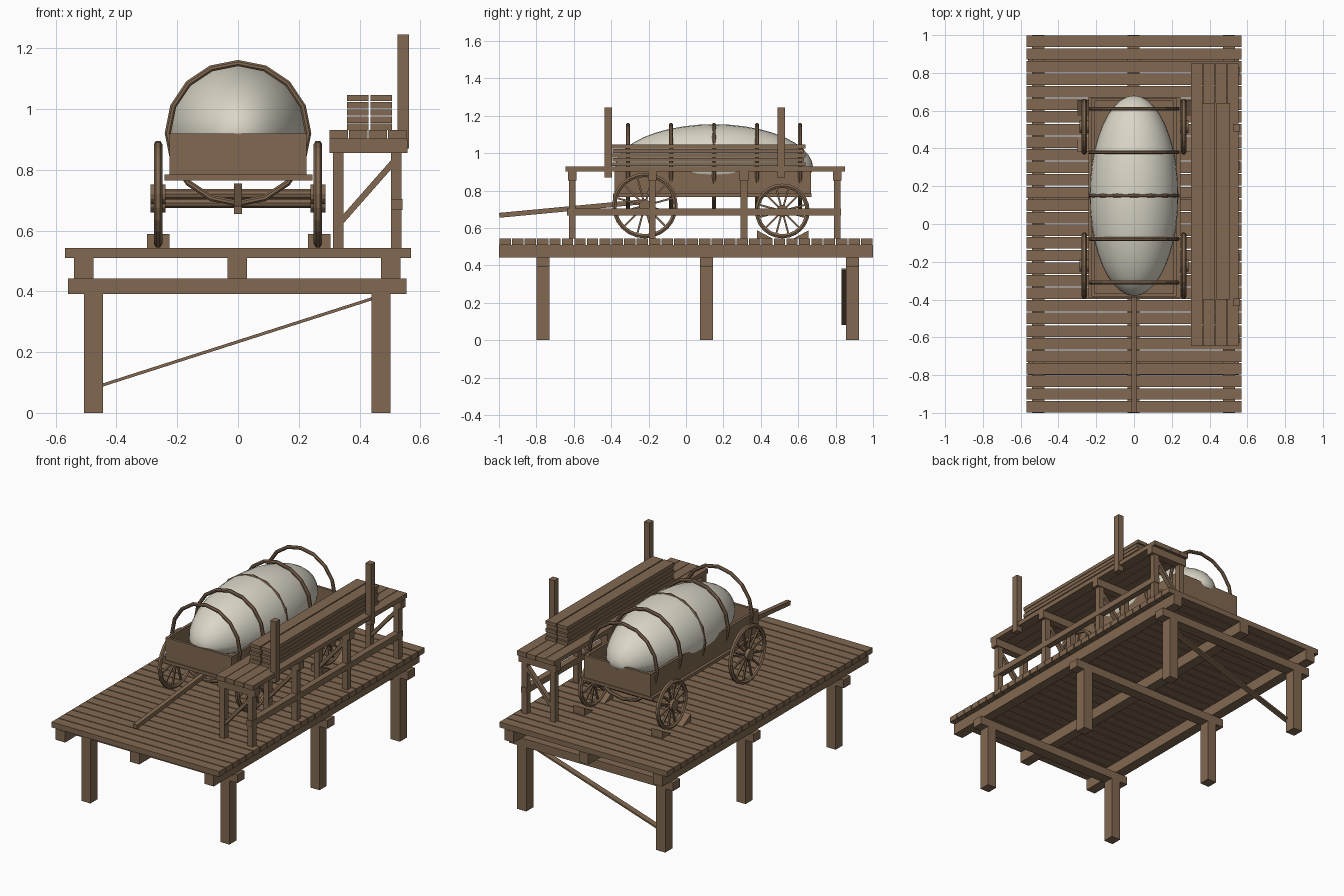
import bpy, bmesh, math
from mathutils import Vector, Matrix

if "Cube" in bpy.data.objects:
    bpy.data.objects.remove(bpy.data.objects["Cube"])


def material(name, rgb):
    m = bpy.data.materials.new(name)
    m.use_nodes = True
    m.diffuse_color = (*rgb, 1)
    m.node_tree.nodes["Principled BSDF"].inputs["Base Color"].default_value = (*rgb, 1)
    return m


WOOD = material("weathered wood", (0.22, 0.14, 0.082))
CANVAS = material("cream canvas", (0.70, 0.67, 0.57))


def finish(name, bm, mat=WOOD):
    bmesh.ops.recalc_face_normals(bm, faces=bm.faces)
    me = bpy.data.meshes.new(name)
    bm.to_mesh(me)
    bm.free()
    me.materials.append(mat)
    ob = bpy.data.objects.new(name, me)
    bpy.context.collection.objects.link(ob)
    return ob


def smooth(ob):
    for o in bpy.context.selected_objects:
        o.select_set(False)
    bpy.context.view_layer.objects.active = ob
    ob.select_set(True)
    bpy.ops.object.shade_smooth_by_angle(angle=math.radians(40))


def add_box(bm, x, y, z):
    """Box from three (low, high) ranges."""
    size = [b - a for a, b in (x, y, z)]
    mid = [(a + b) / 2 for a, b in (x, y, z)]
    bmesh.ops.create_cube(bm, size=1, matrix=Matrix.Translation(mid) @ Matrix.Diagonal((*size, 1)))


def box(name, x, y, z):
    bm = bmesh.new()
    add_box(bm, x, y, z)
    return finish(name, bm)


def around(c, w):
    return (c - w / 2, c + w / 2)


def add_beam(bm, a, b, w, h):
    """Sloped square beam, w wide and h deep, between two points."""
    a, b = Vector(a), Vector(b)
    d = b - a
    rot = d.to_track_quat('Z', 'Y').to_matrix().to_4x4()
    bmesh.ops.create_cube(bm, size=1, matrix=Matrix.Translation((a + b) / 2) @ rot
                          @ Matrix.Diagonal((w, h, d.length, 1)))


def add_rod(bm, c, r, length, sides):
    """Cylinder lying along x."""
    bmesh.ops.create_cone(bm, cap_ends=True, segments=sides, radius1=r, radius2=r, depth=length,
                          matrix=Matrix.Translation(c) @ Matrix.Rotation(math.pi / 2, 4, 'Y'))


def add_ring(bm, centre, R, hw, hr, n, u, v, axis, sides=6):
    """Ring in the u-v plane; hw and hr are half sizes along the axis and the radius."""
    rings = []
    for i in range(n):
        t = math.tau * i / n
        out = u * math.cos(t) + v * math.sin(t)
        loop = []
        for j in range(sides):
            p = math.tau * (j + 0.5) / sides
            loop.append(bm.verts.new(centre + out * (R + hr * math.cos(p)) + axis * (hw * math.sin(p))))
        rings.append(loop)
    for i in range(n):
        a, b = rings[i], rings[(i + 1) % n]
        for j in range(sides):
            k = (j + 1) % sides
            bm.faces.new((a[j], b[j], b[k], a[k]))


X, Y, Z = Vector((1, 0, 0)), Vector((0, 1, 0)), Vector((0, 0, 1))

# Platform: planks, joists, cross beams and posts
bm = bmesh.new()
pitch = 2 / 30
for i in range(30):
    y = -1 + pitch * i
    add_box(bm, (-0.57, 0.57), (y + 0.003, y + pitch - 0.003), (0.51, 0.543))
finish("deck_planks", bm)

for name, x in (("right", -0.507), ("middle", -0.003), ("left", 0.503)):
    box("joist_" + name, around(x, 0.064), (-1, 1), (0.443, 0.51))

for name, y in (("front", -0.765), ("middle", 0.11), ("rear", 0.89)):
    box("cross_beam_" + name, (-0.56, 0.555), around(y, 0.068), (0.392, 0.443))
    for side, x in (("right", -0.475), ("left", 0.47)):
        box(f"post_{name}_{side}", around(x, 0.062), around(y, 0.068), (0, 0.392))

bm = bmesh.new()
add_beam(bm, (-0.46, 0.85, 0.087), (0.455, 0.85, 0.38), 0.036, 0.01)
finish("platform_brace", bm)

# Wagon bed
box("wagon_floor", (-0.242, 0.245), (-0.39, 0.672), (0.765, 0.784))
bm = bmesh.new()
for x in (-0.217, 0.217):
    add_box(bm, around(x, 0.016), (-0.375, 0.66), (0.784, 0.92))
for y in (-0.375, 0.66):
    add_box(bm, (-0.225, 0.225), around(y, 0.016), (0.784, 0.92))
finish("wagon_walls", bm)

# Canvas load, flattened under the rim so it rests on the floor
bm = bmesh.new()
bmesh.ops.create_uvsphere(bm, u_segments=32, v_segments=20, radius=1,
                          matrix=Matrix.Rotation(math.pi / 2, 4, 'X'))
for v in bm.verts:
    x, y, z = v.co
    v.co = (0.235 * x, 0.15 + 0.53 * y, 0.92 + (0.235 if z > 0 else 0.13) * z)
smooth(finish("canvas_load", bm, CANVAS))

# Hoops
for i in range(5):
    bm = bmesh.new()
    add_ring(bm, Vector((0, -0.31 + 0.23 * i, 0.92)), 0.231, 0.011, 0.011, 16, X, Z, Y, 8)
    finish(f"hoop_{i + 1}", bm)

# Wheels and axles
for end, y, z, r in (("front", -0.22, 0.72, 0.177), ("rear", 0.515, 0.691, 0.148)):
    bm = bmesh.new()
    add_rod(bm, (0, y, z), 0.018, 0.52, 10)
    finish("axle_" + end, bm)
    for side, s in (("right", -1), ("left", 1)):
        c = Vector((s * 0.263, y, z))
        bm = bmesh.new()
        add_ring(bm, c, r - 0.013, 0.014, 0.013, 24, Y, Z, X)
        add_rod(bm, c, 0.032, 0.05, 12)
        for k in range(12):
            t = math.tau * (k + 0.5) / 12
            add_beam(bm, c, c + (Y * math.cos(t) + Z * math.sin(t)) * (r - 0.012), 0.01, 0.01)
        finish(f"wheel_{end}_{side}", bm)

bm = bmesh.new()
add_beam(bm, (0, -0.998, 0.668), (0, -0.21, 0.742), 0.026, 0.026)
finish("tongue", bm)

# Wedges holding the rear wheels
for side, x in (("right", -0.263), ("left", 0.267)):
    for end, s in (("front", -1), ("rear", 1)):
        bm = bmesh.new()
        low, high = 0.518 + s * 0.055, 0.518 + s * 0.138
        profile = ((low, 0.543), (high, 0.543), (high, 0.588))
        a = [bm.verts.new((x - 0.037, *p)) for p in profile]
        b = [bm.verts.new((x + 0.037, *p)) for p in profile]
        bm.faces.new(a)
        bm.faces.new(b)
        for i in range(3):
            j = (i + 1) % 3
            bm.faces.new((a[i], a[j], b[j], b[i]))
        finish(f"wedge_{end}_{side}", bm)

# Long bench: top, frames, rail
bm = bmesh.new()
for i in range(4):
    x = 0.301 + 0.064 * i
    add_box(bm, (x, x + 0.061), (-0.645, 0.85), (0.902, 0.93))
finish("bench_top", bm)

for i, y in enumerate((-0.608, -0.18, 0.31, 0.808)):
    box(f"bench_bearer_{i + 1}", (0.301, 0.558), around(y, 0.046), (0.855, 0.902))
    for side, x in (("inner", 0.33), ("outer", 0.521)):
        box(f"bench_leg_{side}_{i + 1}", around(x, 0.035), around(y, 0.036), (0.543, 0.855))
    bm = bmesh.new()
    add_beam(bm, (0.335, y, 0.625), (0.52, y, 0.835), 0.03, 0.02)
    finish(f"bench_brace_{i + 1}", bm)
box("bench_rail", (0.503, 0.541), (-0.635, 0.83), (0.667, 0.704))

# Uprights and stacked boards
for name, y in (("front", -0.415), ("rear", 0.51)):
    box("upright_" + name, (0.524, 0.562), around(y, 0.04), (0.87, 1.245))

bm = bmesh.new()
for i in range(5):
    z = 0.931 + 0.0236 * i
    shift = 0.008 * (i % 2)
    for x in (0.359, 0.436):
        add_box(bm, (x, x + 0.071), (-0.40 + shift, 0.64 - shift), (z, z + 0.0206))
finish("board_stack", bm)
